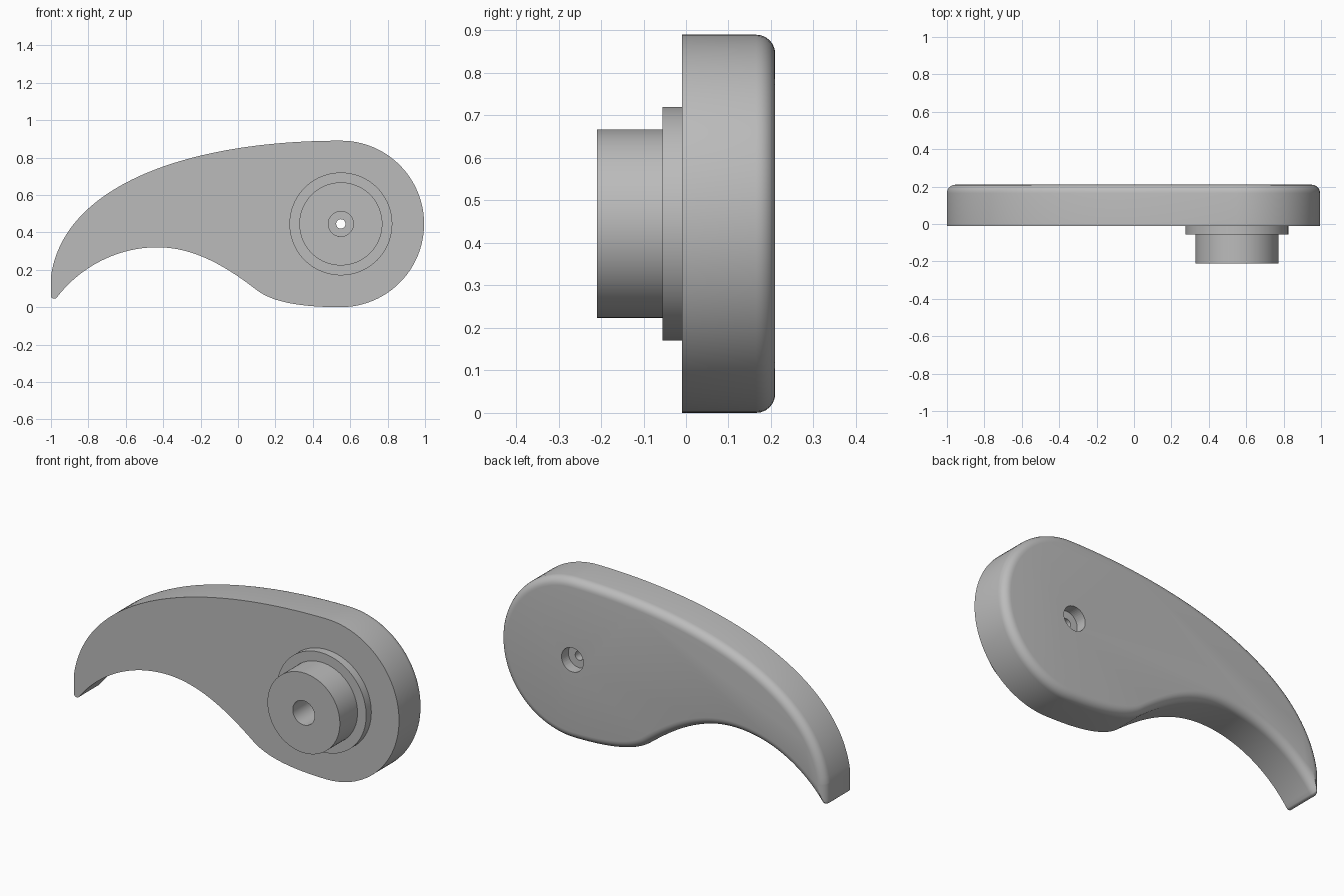
import bpy
import bmesh
import math
from mathutils import Vector
from mathutils.geometry import interpolate_bezier, intersect_point_line

FRONT, BACK, ROUND = -0.01, 0.21, 0.045
HUB = Vector((0.55, 0.445))
HUB_RADIUS = 0.445

if "Cube" in bpy.data.objects:
    bpy.data.objects.remove(bpy.data.objects["Cube"], do_unlink=True)

grey = bpy.data.materials.new("plain grey")
grey.use_nodes = True
grey.diffuse_color = (0.5, 0.5, 0.5, 1)
grey.node_tree.nodes["Principled BSDF"].inputs["Base Color"].default_value = grey.diffuse_color


def make_object(name, bm):
    bmesh.ops.remove_doubles(bm, verts=bm.verts, dist=1e-5)
    bmesh.ops.recalc_face_normals(bm, faces=bm.faces)
    mesh = bpy.data.meshes.new(name)
    bm.to_mesh(mesh)
    bm.free()
    mesh.materials.append(grey)
    obj = bpy.data.objects.new(name, mesh)
    bpy.context.collection.objects.link(obj)
    return obj


def bridge(bm, a, b):
    for i in range(len(a)):
        j = (i + 1) % len(a)
        bm.faces.new((a[i], a[j], b[j], b[i]))


def smooth(obj):
    bpy.ops.object.select_all(action="DESELECT")
    obj.select_set(True)
    bpy.context.view_layer.objects.active = obj
    bpy.ops.object.shade_smooth_by_angle(angle=math.radians(30))


def lathe(name, profile, closed, steps=96):
    """Turn (radius, y) points around the hub axis."""
    bm = bmesh.new()
    rings = []
    for r, y in profile:
        angles = [math.tau * i / steps for i in range(steps)]
        rings.append([bm.verts.new((HUB.x + r * math.cos(a), y, HUB.y + r * math.sin(a)))
                      for a in angles])
    for a, b in zip(rings, rings[1:]):
        bridge(bm, a, b)
    if closed:
        bridge(bm, rings[-1], rings[0])
    else:
        bm.faces.new(rings[0])
        bm.faces.new(rings[-1])
    return make_object(name, bm)


# Outline of the lever: round hub end, then a curved tail, counterclockwise
outline = []
for i in range(49):
    a = math.pi * (i / 48 - 0.5)
    outline.append(HUB + HUB_RADIUS * Vector((math.cos(a), math.sin(a))))
tail = [
    ((0.55, 0.89), (-0.25, 0.89), (-0.93, 0.66), (-1, 0.165), 48),
    ((-1, 0.165), (-1, 0.13), (-1, 0.09), (-1, 0.06), 12),
    ((-1, 0.06), (-1, 0.045), (-0.98, 0.04), (-0.97, 0.05), 8),
    ((-0.97, 0.05), (-0.84, 0.22), (-0.64, 0.32), (-0.43, 0.32), 32),
    ((-0.43, 0.32), (-0.22, 0.32), (-0.04, 0.20), (0.107, 0.086), 28),
    ((0.107, 0.086), (0.2, 0.02), (0.36, 0), (0.55, 0), 20),
]
for p, h1, h2, q, n in tail:
    pts = interpolate_bezier(Vector(p), Vector(h1), Vector(h2), Vector(q), n + 1)
    outline += [Vector(v[:2]) for v in pts[1:]]
outline.pop()


def edge_distance(p):
    best = 9
    for i, a in enumerate(outline):
        b = outline[i - 1]
        hit, t = intersect_point_line(p, a, b)
        best = min(best, (p - a.lerp(b, min(max(t, 0), 1))).length)
    return best


def inset(d):
    """Move the outline inward, closing it to a point where the tip is too thin."""
    if d < 1e-6:
        return outline
    pts, good = [], []
    n = len(outline)
    for i, p in enumerate(outline):
        t = (outline[(i + 1) % n] - outline[i - 1]).normalized()
        q = p + d * Vector((-t.y, t.x))
        pts.append(q)
        good.append(edge_distance(q) > d * 0.95)
    bad = [i for i in range(n) if not good[i]]
    if bad:
        lo, hi = bad[0], bad[-1]
        tip = (pts[lo - 1] + pts[(hi + 1) % n]) / 2
        for i in range(lo, hi + 1):
            pts[i] = tip
    return pts


# Lever body with a flat front and a rounded back edge
bm = bmesh.new()
levels = [(0, FRONT)]
for k in range(7):
    a = math.pi / 2 * k / 6
    levels.append((ROUND * (1 - math.cos(a)), BACK - ROUND * (1 - math.sin(a))))
rings = [[bm.verts.new((p.x, y, p.y)) for p in inset(d)] for d, y in levels]
for a, b in zip(rings, rings[1:]):
    bridge(bm, a, b)
bm.faces.new(rings[0])
bm.faces.new(rings[-1])
lever = make_object("lever_body", bm)

# Stepped screw hole: wide from both sides, narrow in the middle
cutter = lathe("hole_cutter", [(0.067, -0.3), (0.067, 0.1), (0.025, 0.1), (0.025, 0.15),
                               (0.067, 0.15), (0.067, 0.3)], False, 48)
cutter.hide_render = True
smooth(lever)
cut = lever.modifiers.new("screw_hole", "BOOLEAN")
cut.operation = "DIFFERENCE"
cut.solver = "EXACT"
cut.object = cutter
bpy.ops.object.modifier_apply(modifier=cut.name)
bpy.data.objects.remove(cutter, do_unlink=True)
smooth(lever)

# Collar and boss on the front
boss = lathe("collar_and_boss", [(0.067, FRONT), (0.275, FRONT), (0.275, -0.055),
                                 (0.222, -0.055), (0.222, -0.21), (0.067, -0.21)], True)
smooth(boss)
